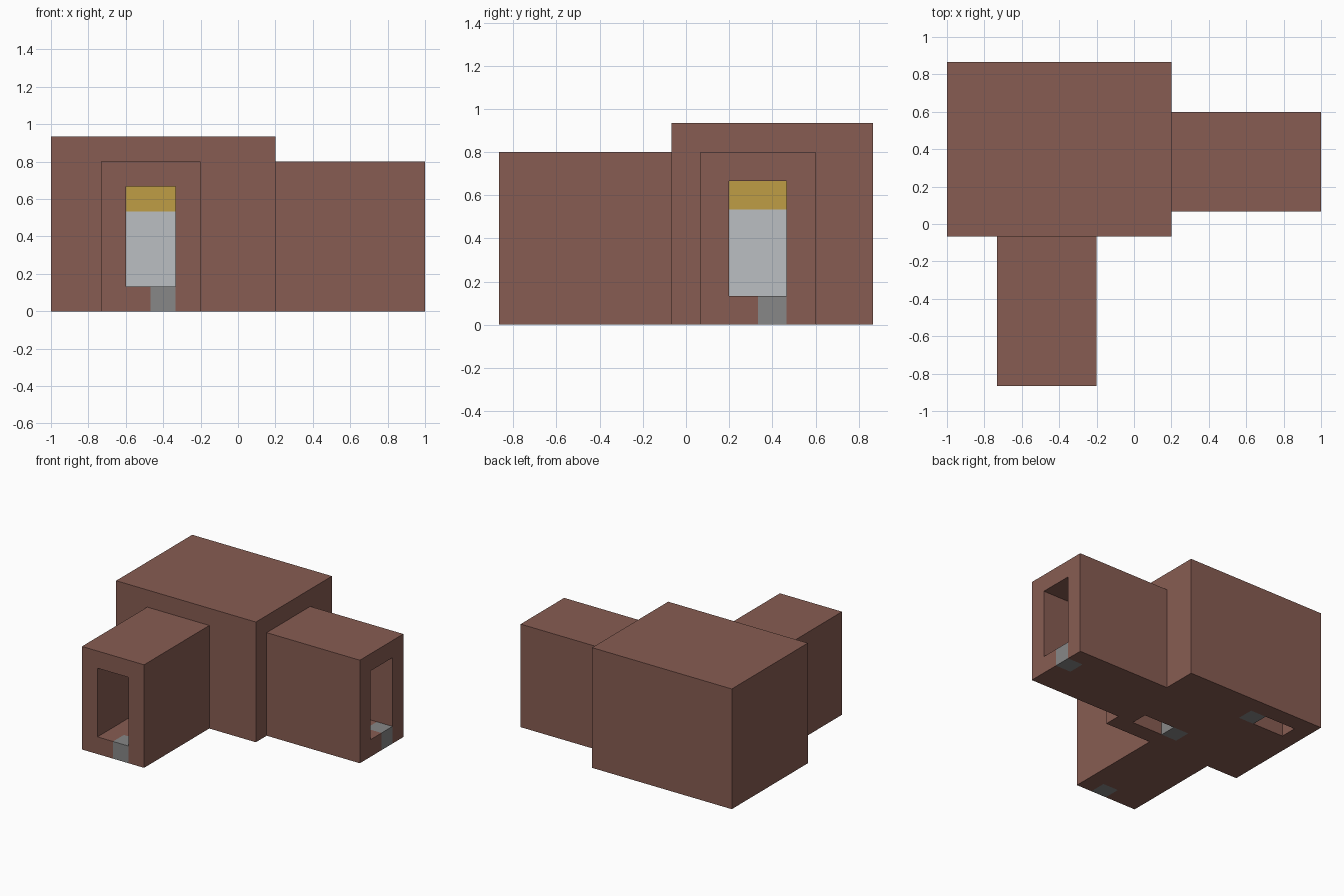
import bpy, bmesh, math
from mathutils import Vector
from itertools import product

if "Cube" in bpy.data.objects:
    bpy.data.objects.remove(bpy.data.objects["Cube"])

U = 2 / 15                                # one building block
ORIGIN = Vector((-1.0, -6.5 * U, 0.0))    # low corner of the block grid
cells = {}                                # block position -> part name


def blocks(x, y, z):
    """All block positions in half-open ranges."""
    return product(range(*x), range(*y), range(*z))


def fill(part, x, y, z):
    for c in blocks(x, y, z):
        cells[c] = part


def carve(x, y, z):
    for c in blocks(x, y, z):
        cells.pop(c, None)


# Outer masses: chamber and two entrance halls
fill("brick_shell", (0, 9), (6, 13), (0, 7))
fill("brick_shell", (2, 6), (0, 6), (0, 6))
fill("brick_shell", (9, 15), (7, 11), (0, 6))

# Hollow chamber and passages
carve((1, 8), (7, 12), (1, 6))
carve((3, 5), (0, 7), (1, 5))
carve((8, 15), (8, 10), (1, 5))

# Floor openings in opposite corners
carve((6, 8), (7, 8), (0, 1))
carve((1, 3), (11, 12), (0, 1))

# Stone floor blocks at the entrances and beside the openings
for name, x, y in (("front_threshold", 4, 0), ("side_threshold", 14, 9),
                   ("front_floor_stone", 5, 7), ("back_floor_stone", 3, 11)):
    fill(name, (x, x + 1), (y, y + 1), (0, 1))

# Pale pedestal with a gold cap in the middle of the chamber
fill("pedestal", (3, 6), (8, 11), (1, 4))
fill("pedestal_cap", (3, 6), (8, 11), (4, 5))


def material(name, color):
    m = bpy.data.materials.new(name)
    m.diffuse_color = (*color, 1)
    m.use_nodes = True
    m.node_tree.nodes["Principled BSDF"].inputs["Base Color"].default_value = m.diffuse_color
    return m


brown = material("brown_brick", (0.245, 0.108, 0.085))
stone = material("mid_grey_stone", (0.245, 0.245, 0.245))
pale = material("pale_grey", (0.50, 0.52, 0.54))
gold = material("gold", (0.52, 0.34, 0.06))
paint = {"brick_shell": brown, "pedestal": pale, "pedestal_cap": gold}


def build(part):
    """Skin the exposed sides of a part's blocks and merge flat areas."""
    bm = bmesh.new()
    for c in [k for k, v in cells.items() if v == part]:
        for axis, side in product(range(3), (-1, 1)):
            n = list(c)
            n[axis] += side
            if tuple(n) in cells:
                continue
            a, b = (axis + 1) % 3, (axis + 2) % 3
            ring = []
            for i, j in ((0, 0), (1, 0), (1, 1), (0, 1))[::side]:
                p = list(c)
                p[axis] += side > 0
                p[a] += i
                p[b] += j
                ring.append(bm.verts.new(ORIGIN + U * Vector(p)))
            bm.faces.new(ring)
    bmesh.ops.remove_doubles(bm, verts=bm.verts[:], dist=1e-4)
    bmesh.ops.dissolve_limit(bm, angle_limit=math.radians(1),
                             verts=bm.verts[:], edges=bm.edges[:])
    me = bpy.data.meshes.new(part)
    bm.to_mesh(me)
    bm.free()
    me.materials.append(paint.get(part, stone))
    bpy.context.collection.objects.link(bpy.data.objects.new(part, me))


for part in sorted(set(cells.values())):
    build(part)
